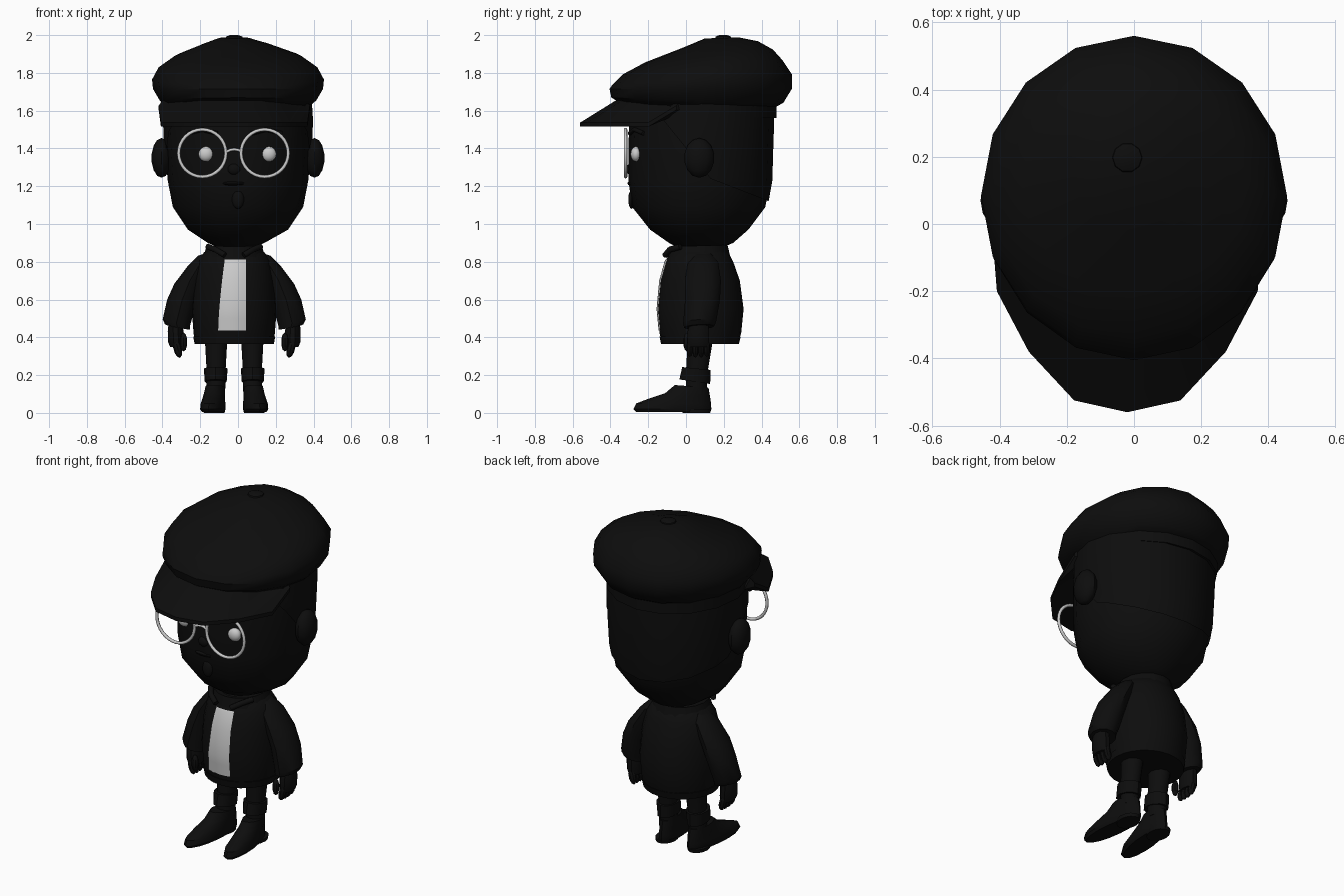
import bpy, bmesh, math
from mathutils import Vector, Matrix

if "Cube" in bpy.data.objects:
    bpy.data.objects.remove(bpy.data.objects["Cube"])


def material(name, v):
    m = bpy.data.materials.new(name)
    m.diffuse_color = (v, v, v, 1)
    m.use_nodes = True
    m.node_tree.nodes["Principled BSDF"].inputs["Base Color"].default_value = m.diffuse_color
    return m


BLACK = material("black", 0.004)
LIGHT = material("light_grey", 0.6)
CX = -0.02  # body centre line


def finish(name, bm, mat, angle=35):
    bmesh.ops.recalc_face_normals(bm, faces=bm.faces)
    me = bpy.data.meshes.new(name)
    bm.to_mesh(me)
    bm.free()
    ob = bpy.data.objects.new(name, me)
    bpy.context.collection.objects.link(ob)
    me.materials.append(mat)
    bpy.ops.object.select_all(action='DESELECT')
    ob.select_set(True)
    bpy.context.view_layer.objects.active = ob
    bpy.ops.object.shade_smooth_by_angle(angle=math.radians(angle))
    return ob


def loft_bm(rings, n=16, ends=True):
    """Rings are (z, cx, y_front, y_back, rx, tilt along y, tilt along x)."""
    bm = bmesh.new()
    loops = []
    for r in rings:
        z, cx, y0, y1, rx, ty, tx = (list(r) + [0, 0])[:7]
        cy, ry = (y0 + y1) / 2, (y1 - y0) / 2
        loop = []
        for i in range(n):
            a = 2 * math.pi * i / n
            dx, dy = rx * math.cos(a), ry * math.sin(a)
            loop.append(bm.verts.new((cx + dx, cy + dy, z + ty * dy + tx * dx)))
        loops.append(loop)
    for a, b in zip(loops, loops[1:]):
        for i in range(n):
            j = (i + 1) % n
            bm.faces.new((a[i], a[j], b[j], b[i]))
    if ends:
        bm.faces.new(loops[0])
        bm.faces.new(loops[-1])
    return bm


def loft(name, rings, n=16, mat=BLACK, ends=True):
    return finish(name, loft_bm(rings, n, ends), mat)


def ball(name, pos, size, mat=BLACK, seg=12, rot=None):
    bm = bmesh.new()
    bmesh.ops.create_uvsphere(bm, u_segments=seg, v_segments=seg // 2 + 1, radius=1)
    m = Matrix.Translation(pos) @ (rot or Matrix()) @ Matrix.Diagonal((*size, 1))
    bm.transform(m)
    return finish(name, bm, mat)


def tube(name, pts, r, mat, cyclic=False):
    cu = bpy.data.curves.new(name, 'CURVE')
    cu.dimensions = '3D'
    cu.bevel_depth, cu.bevel_resolution = r, 2
    cu.use_fill_caps = True
    sp = cu.splines.new('POLY')
    sp.points.add(len(pts) - 1)
    for p, q in zip(sp.points, pts):
        p.co = (*q, 1)
    sp.use_cyclic_u = cyclic
    ob = bpy.data.objects.new(name, cu)
    bpy.context.collection.objects.link(ob)
    cu.materials.append(mat)


# Head
HEAD = [(0.875, -0.01, -0.04, 0.19, 0.09), (0.90, -0.01, -0.09, 0.25, 0.15),
        (0.97, 0, -0.19, 0.33, 0.265), (1.09, 0, -0.285, 0.42, 0.345),
        (1.23, 0, -0.305, 0.445, 0.372), (1.40, 0, -0.305, 0.45, 0.383),
        (1.55, 0, -0.30, 0.455, 0.388), (1.68, 0, -0.29, 0.45, 0.38)]
loft("head", HEAD)

# Hair shell over the back of the head
bm = loft_bm([(z, x, a - 0.01, b + 0.012, r + 0.009) for z, x, a, b, r in HEAD], 16, False)
for p, d in (((0, 0.13, 1.24), (0, 0.12, 0.31)), ((0, -0.12, 1.55), (0, 0.31, 0.25))):
    bmesh.ops.bisect_plane(bm, geom=bm.verts[:] + bm.edges[:] + bm.faces[:],
                           plane_co=p, plane_no=d, clear_inner=True)
finish("hair", bm, BLACK)

# Ears, eyes, brows
for s, side in ((-1, "left"), (1, "right")):
    ball(side + "_ear", (s * 0.405, 0.07, 1.35), (0.053, 0.08, 0.105))
    ball(side + "_eye", (-0.003 + s * 0.166, -0.265, 1.37), (0.04, 0.028, 0.04), LIGHT, 20)
    tube(side + "_brow", [(CX + s * x, y, z) for x, y, z in
                          ((0.09, -0.297, 1.48), (0.17, -0.272, 1.50), (0.25, -0.225, 1.48))],
         0.012, BLACK)

# Nose, mouth and chin tuft
ball("nose", (CX, -0.295, 1.29), (0.035, 0.02, 0.03))
ball("mouth", (CX, -0.292, 1.215), (0.06, 0.018, 0.012))
ball("chin_tuft", (0, -0.288, 1.13), (0.032, 0.018, 0.05))

# Round glasses
for s, side in ((-1, "left"), (1, "right")):
    cx = CX - 0.004 + s * 0.165
    tube(side + "_glasses_rim",
         [(cx + 0.125 * math.cos(math.tau * i / 32), -0.32, 1.375 + 0.125 * math.sin(math.tau * i / 32))
          for i in range(32)], 0.009, LIGHT, True)
tube("glasses_bridge", [(CX + 0.04 * t, -0.32, 1.395 - 0.012 * t * t)
                        for t in (-1, -0.5, 0, 0.5, 1)], 0.008, LIGHT)

# Cap crown, band and button
loft("cap_crown", [(1.625, -0.005, -0.33, 0.47, 0.385, -0.02), (1.655, 0, -0.395, 0.515, 0.415, -0.03),
                   (1.715, 0, -0.405, 0.56, 0.45, 0.0), (1.765, 0, -0.39, 0.56, 0.455, 0.06),
                   (1.83, 0, -0.335, 0.51, 0.42, 0.09), (1.89, 0, -0.215, 0.46, 0.335, 0.10),
                   (1.95, -0.01, -0.02, 0.38, 0.18, 0.09), (1.985, -0.02, 0.10, 0.28, 0.08, 0.03)])
loft("cap_band", [(1.58, -0.008, -0.315, 0.48, 0.393, -0.05), (1.70, -0.008, -0.31, 0.48, 0.397, 0)])
loft("cap_button", [(1.975, CX, 0.15, 0.245, 0.047), (1.992, CX, 0.155, 0.24, 0.043),
                    (2.0, CX, 0.175, 0.22, 0.022)], 10)

# Visor: outer edge joined to the front of the band
bm = bmesh.new()
half = [(0.0, -0.56), (0.158, -0.525), (0.293, -0.38), (0.388, -0.20), (0.40, -0.05)]
outline = [(-x, y) for x, y in half[:0:-1]] + half
rows = []
for x, y in outline:
    k = min(1, abs(x) / 0.388)
    back = abs(x) > 0.39
    zo = 1.615 if back else 1.525
    inner = (CX + x * 0.95, -0.37 + 0.33 * k ** 2.5, 1.655)
    rows.append([bm.verts.new(c) for c in
                 ((CX + x, y, zo - 0.01), (CX + x, y, zo + 0.012), inner,
                  (inner[0] * 0.97, inner[1] + 0.04, 1.60))])
for a, b in zip(rows, rows[1:]):
    for i in range(4):
        j = (i + 1) % 4
        bm.faces.new((a[i], a[j], b[j], b[i]))
bm.faces.new(rows[0])
bm.faces.new(rows[-1])
finish("cap_visor", bm, BLACK)

# Jacket
JACKET = [(0.37, CX, -0.125, 0.275, 0.205), (0.42, CX, -0.14, 0.292, 0.215),
          (0.55, CX, -0.152, 0.305, 0.225), (0.70, CX, -0.138, 0.285, 0.215),
          (0.80, CX, -0.11, 0.25, 0.195), (0.85, CX, -0.085, 0.225, 0.16),
          (0.88, CX, -0.05, 0.18, 0.10)]
loft("jacket", JACKET, 24)
loft("jacket_hem", [(0.365, CX, -0.132, 0.28, 0.21), (0.405, CX, -0.14, 0.29, 0.217)], 24)
loft("collar", [(0.825, CX, -0.105, 0.235, 0.165), (0.885, CX, -0.09, 0.22, 0.145, 0.02),
                (0.875, CX, -0.06, 0.19, 0.11)], 16)
for s, side in ((-1, "left"), (1, "right")):
    tube(side + "_collar_point", [(CX + s * 0.14, -0.03, 0.88), (CX + s * 0.10, -0.085, 0.865),
                                  (CX + s * 0.05, -0.11, 0.835)], 0.016, BLACK)


def jacket_front(x, z):
    for a, b in zip(JACKET, JACKET[1:]):
        if a[0] <= z <= b[0]:
            t = (z - a[0]) / (b[0] - a[0])
            y0, y1, rx = (a[i] + t * (b[i] - a[i]) for i in (2, 3, 4))
            return (y0 + y1) / 2 - (y1 - y0) / 2 * math.sqrt(1 - ((x - CX) / rx) ** 2)


# Light shirt showing in the jacket opening
bm = bmesh.new()
rows = []
for z in (0.435, 0.5, 0.55, 0.62, 0.70, 0.75, 0.80, 0.812):
    t = (z - 0.435) / 0.377
    lo = -0.105 + 0.035 * t ** 1.5
    rows.append([])
    for i in range(7):
        x = lo + (0.043 - lo) * i / 6
        rows[-1].append(bm.verts.new((x, jacket_front(x, z) - 0.004, z)))
for a, b in zip(rows, rows[1:]):
    for i in range(6):
        bm.faces.new((a[i], a[i + 1], b[i + 1], b[i]))
finish("shirt", bm, LIGHT)

# Arms, hands, legs and shoes
for s, side in ((-1, "left"), (1, "right")):
    def X(d):
        return CX + s * d
    loft(side + "_sleeve", [(0.845, X(0.15), 0.05, 0.13, 0.04, 0, -s * 0.3),
                            (0.80, X(0.175), 0.01, 0.17, 0.07, 0, -s * 0.3),
                            (0.70, X(0.235), -0.005, 0.185, 0.082, 0, -s * 0.2),
                            (0.60, X(0.275), -0.005, 0.18, 0.08),
                            (0.48, X(0.306), -0.015, 0.16, 0.073, 0.05, s * 0.2),
                            (0.455, X(0.30), -0.01, 0.15, 0.066, 0.05, s * 0.2)], 12)
    loft(side + "_palm", [(0.48, X(0.312), 0.02, 0.12, 0.035), (0.43, X(0.31), 0.005, 0.125, 0.042),
                          (0.375, X(0.308), 0.005, 0.125, 0.042), (0.35, X(0.305), 0.01, 0.12, 0.035)], 10)
    for i in range(4):
        ball(side + "_finger_%d" % (i + 1), (X(0.30), 0.02 + i * 0.03, 0.338 + 0.004 * abs(i - 1.5)),
             (0.022, 0.018, 0.05), seg=8, rot=Matrix.Rotation(s * 0.25, 4, 'Y'))
    ball(side + "_thumb", (X(0.268), 0.005, 0.375), (0.02, 0.02, 0.05), seg=8)
    loft(side + "_leg", [(0.10, X(0.098), 0.0, 0.11, 0.05), (0.22, X(0.096), 0.0, 0.115, 0.05),
                         (0.40, X(0.096), 0.01, 0.145, 0.06), (0.46, X(0.096), 0.01, 0.15, 0.065)], 12)
    loft(side + "_trouser_cuff", [(0.165, X(0.098), -0.035, 0.128, 0.058, -0.15),
                                  (0.235, X(0.098), -0.02, 0.13, 0.063, -0.1)], 12)
    shoe = loft_bm([(0.005, 0, -0.265, 0.13, 0.055), (0.02, 0, -0.28, 0.135, 0.064),
                    (0.05, 0, -0.265, 0.133, 0.062), (0.075, 0, -0.2, 0.13, 0.058),
                    (0.105, 0, -0.11, 0.125, 0.055), (0.14, 0, -0.06, 0.12, 0.05, -0.08)], 16)
    shoe.transform(Matrix.Translation((X(0.105), 0, 0)) @ Matrix.Rotation(s * 0.11, 4, 'Z'))
    finish(side + "_shoe", shoe, BLACK)
    loft(side + "_sole", [(0.0, X(0.106), -0.02, 0.13, 0.055), (0.02, X(0.106), -0.02, 0.133, 0.058)], 14)
